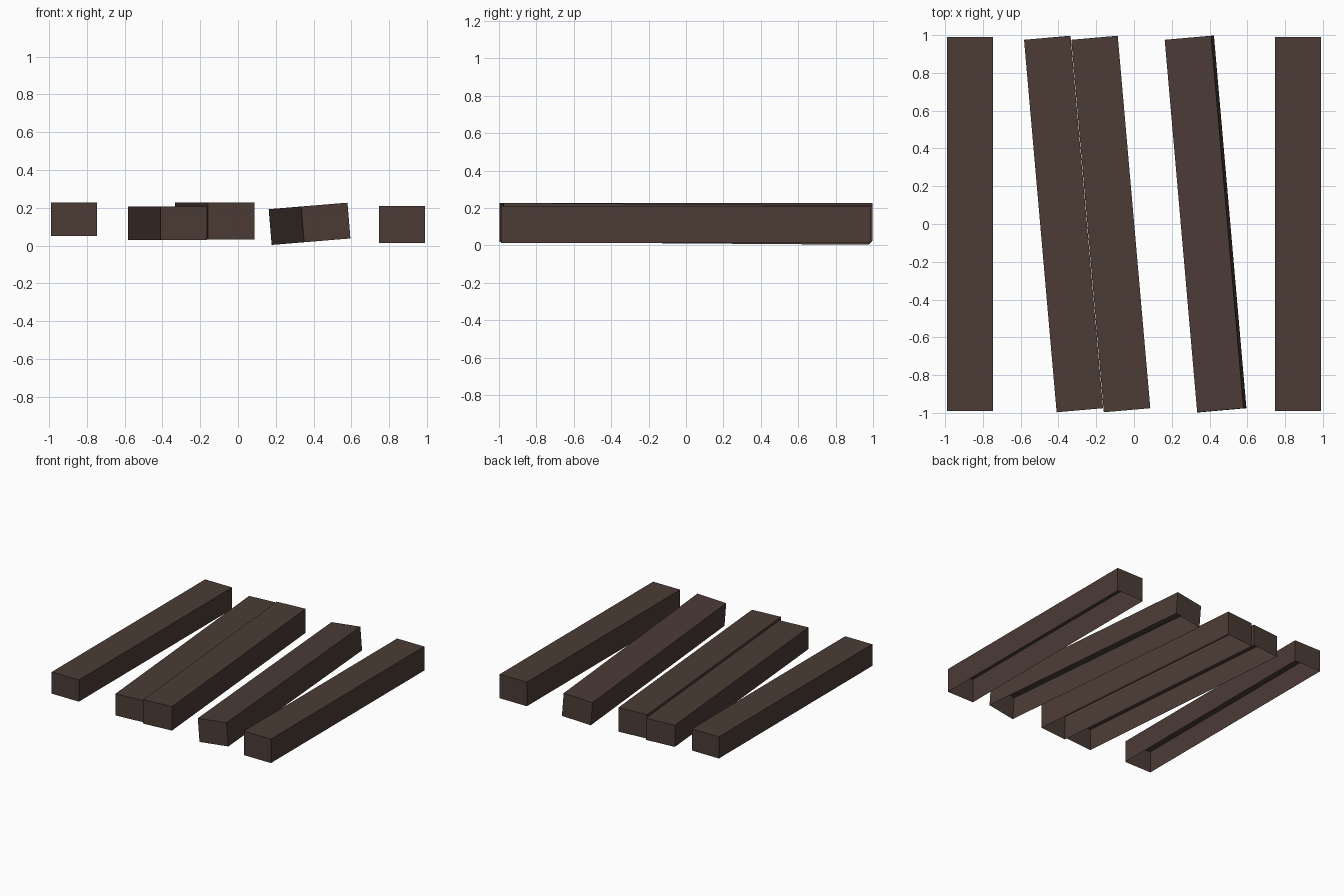
import bpy
import bmesh
from math import radians
from mathutils import Matrix, Vector

if "Cube" in bpy.data.objects:
    bpy.data.objects.remove(bpy.data.objects["Cube"], do_unlink=True)

# Single dark timber colour
wood = bpy.data.materials.new("dark_brown_wood")
wood.use_nodes = True
colour = (0.072, 0.045, 0.037, 1)
wood.diffuse_color = colour
wood.node_tree.nodes["Principled BSDF"].inputs["Base Color"].default_value = colour


def plank(name, centre, width, height, yaw=0, roll=0):
    """Long beam, open underneath, turned about z and then tilted about y."""
    bm = bmesh.new()
    bmesh.ops.create_cube(bm, size=1)
    under = [f for f in bm.faces if f.normal.z < -0.9]
    bmesh.ops.delete(bm, geom=under, context='FACES_ONLY')
    size = Matrix.Diagonal(Vector((width, 1.98, height, 1)))
    turn = Matrix.Rotation(radians(roll), 4, 'Y') @ Matrix.Rotation(radians(yaw), 4, 'Z')
    bm.transform(Matrix.Translation(centre) @ turn @ size)
    mesh = bpy.data.meshes.new(name)
    bm.to_mesh(mesh)
    bm.free()
    mesh.materials.append(wood)
    obj = bpy.data.objects.new(name, mesh)
    bpy.context.collection.objects.link(obj)


# Straight outer planks
plank("outer_right_plank", (-0.868, 0, 0.139), 0.245, 0.177)
plank("outer_left_plank", (0.868, 0, 0.111), 0.245, 0.196)

# Skewed middle planks, two touching and one tilted
plank("middle_right_plank", (-0.373, 0, 0.119), 0.247, 0.177, yaw=5)
plank("middle_centre_plank", (-0.123, 0, 0.129), 0.247, 0.196, yaw=5)
plank("middle_left_plank", (0.379, 0, 0.115), 0.247, 0.19, yaw=5, roll=-4.7)
